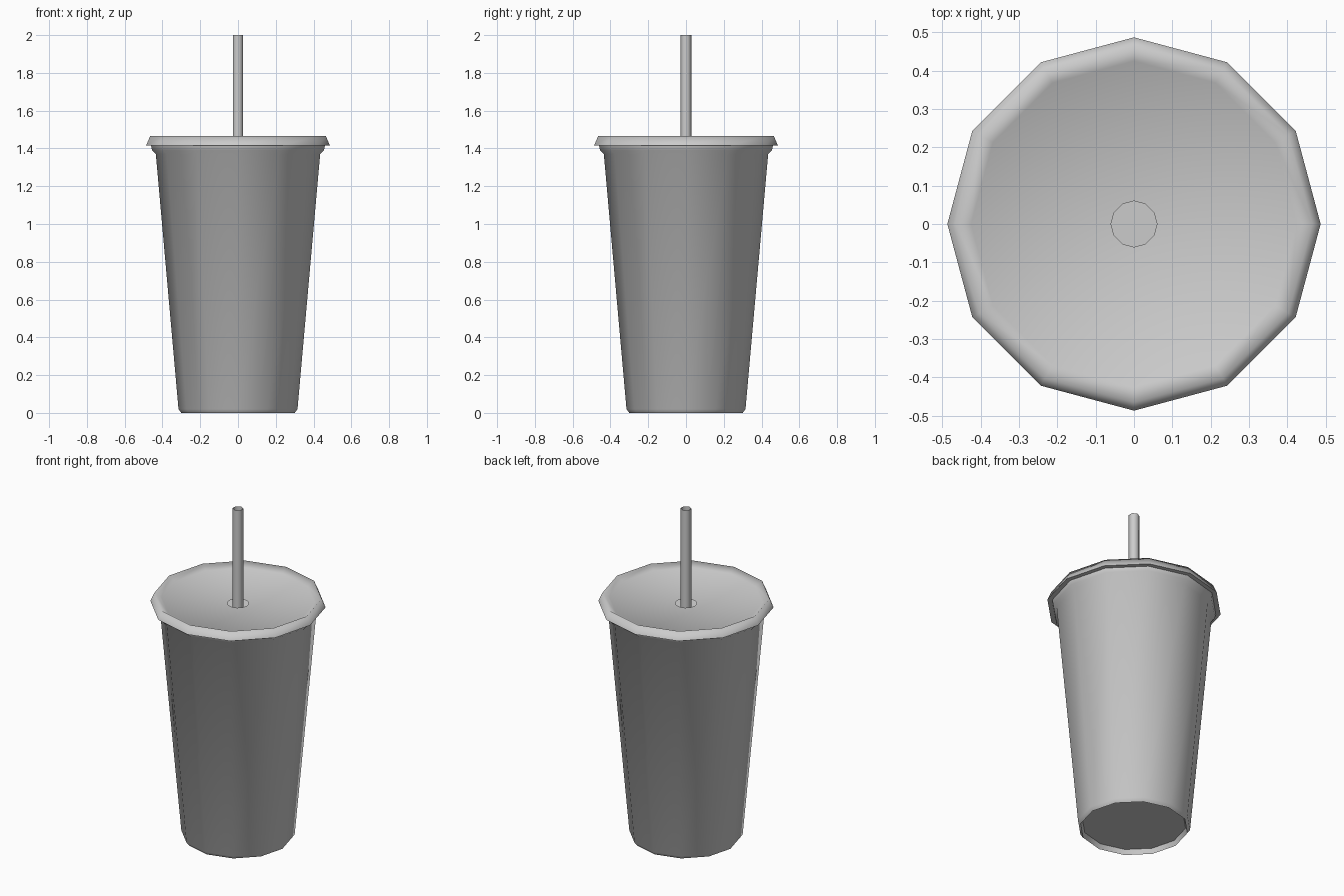
import bpy, bmesh, math

cube = bpy.data.objects.get("Cube")
if cube:
    bpy.data.objects.remove(cube, do_unlink=True)

# One plain grey for every part
grey = bpy.data.materials.new("light grey")
grey.use_nodes = True
colour = (0.6, 0.6, 0.6, 1)
grey.diffuse_color = colour
grey.node_tree.nodes["Principled BSDF"].inputs["Base Color"].default_value = colour


def lathe(name, profile, sides, turn=0.0, capped=False, angle=180):
    """Turn an (r, z) profile, listed bottom to top on the outside, about z."""
    bm = bmesh.new()
    rings = []
    for r, z in profile:
        rings.append([bm.verts.new((r * math.cos(turn + math.tau * i / sides),
                                    r * math.sin(turn + math.tau * i / sides), z))
                      for i in range(sides)])
    for low, high in zip(rings, rings[1:]):
        for i in range(sides):
            j = (i + 1) % sides
            bm.faces.new((low[i], low[j], high[j], high[i]))
    if capped:
        bm.faces.new(rings[0][::-1])
    mesh = bpy.data.meshes.new(name)
    bm.to_mesh(mesh)
    bm.free()
    mesh.materials.append(grey)
    obj = bpy.data.objects.new(name, mesh)
    bpy.context.collection.objects.link(obj)
    bpy.ops.object.select_all(action='DESELECT')
    obj.select_set(True)
    bpy.context.view_layer.objects.active = obj
    bpy.ops.object.shade_smooth_by_angle(angle=math.radians(angle))
    return obj


# Tapered cup with a recessed base, chamfered foot and rolled lip
lathe("cup", [(0.29, 0.03), (0.30, 0.0), (0.315, 0.02), (0.435, 1.37),
              (0.455, 1.39), (0.46, 1.415), (0.44, 1.42)], 12, capped=True, angle=50)

# Dished lid with a flared skirt and a straw hole
lathe("lid", [(0.46, 1.415), (0.487, 1.415), (0.465, 1.465), (0.425, 1.44),
              (0.06, 1.42)], 12, angle=100)

# Open six-sided straw
lathe("straw", [(0.03, 0.05), (0.03, 2.0)], 6, turn=math.pi / 2)
